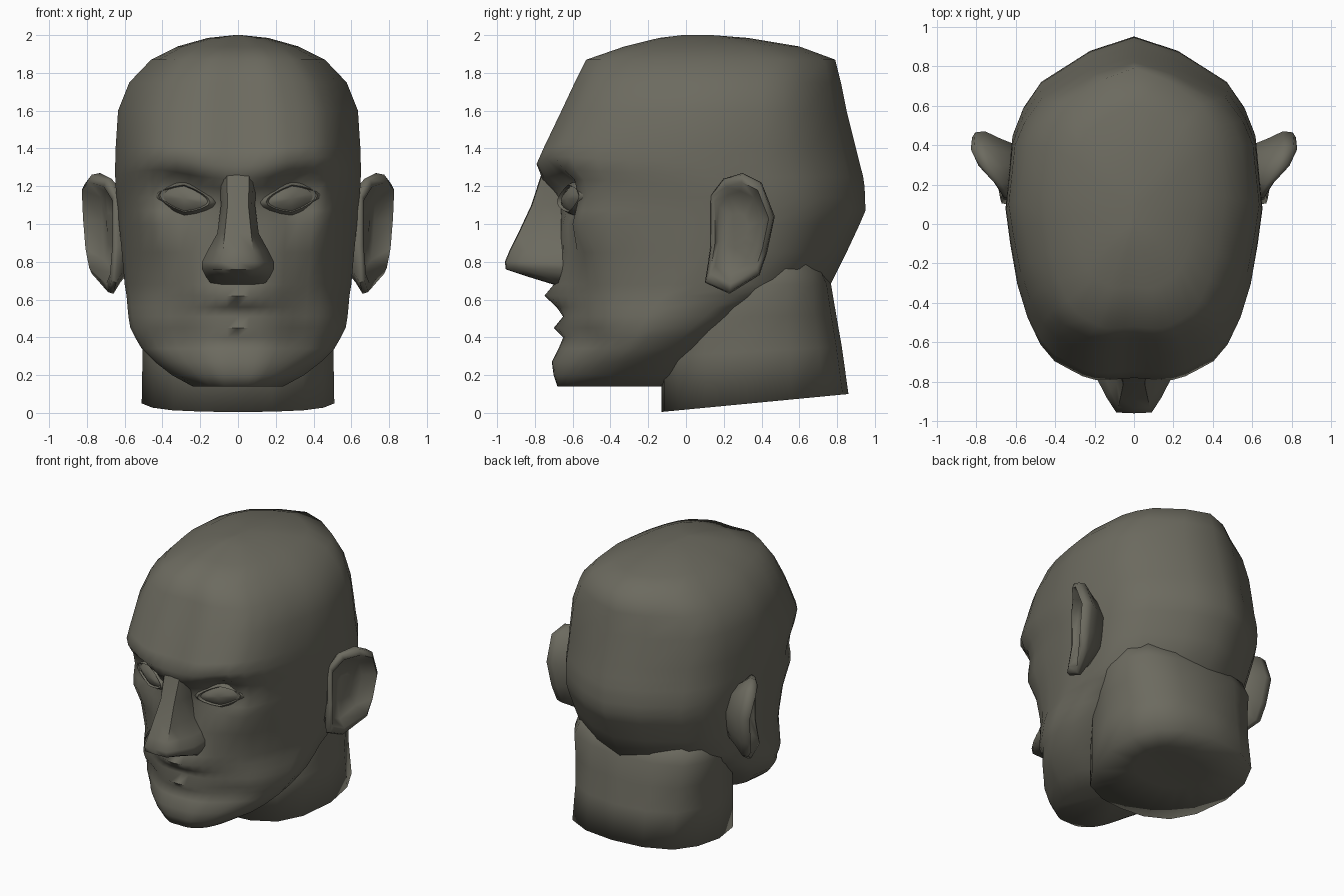
import bpy, bmesh, math

if "Cube" in bpy.data.objects:
    bpy.data.objects.remove(bpy.data.objects["Cube"])

clay = bpy.data.materials.new("dark_olive_clay")
clay.diffuse_color = (0.15, 0.145, 0.115, 1)
clay.use_nodes = True
clay.node_tree.nodes["Principled BSDF"].inputs["Base Color"].default_value = clay.diffuse_color


def make(name, rings, angle=40):
    """Skin a list of closed point rings into one smooth capped object."""
    bm = bmesh.new()
    rows = [[bm.verts.new(p) for p in r] for r in rings]
    n = len(rows[0])
    for a, b in zip(rows, rows[1:]):
        for i in range(n):
            j = (i + 1) % n
            bm.faces.new((a[i], a[j], b[j], b[i]))
    bm.faces.new(rows[0][::-1])
    bm.faces.new(rows[-1])
    bmesh.ops.remove_doubles(bm, verts=bm.verts, dist=0.0005)
    bmesh.ops.recalc_face_normals(bm, faces=bm.faces)
    me = bpy.data.meshes.new(name)
    bm.to_mesh(me)
    bm.free()
    me.materials.append(clay)
    ob = bpy.data.objects.new(name, me)
    bpy.context.collection.objects.link(ob)
    bpy.ops.object.select_all(action='DESELECT')
    ob.select_set(True)
    bpy.context.view_layer.objects.active = ob
    bpy.ops.object.shade_smooth_by_angle(angle=math.radians(angle))
    return ob


def mirror_ring(half):
    """Half outline from front centre to back centre -> full loop."""
    return half + [(-x, y, z) for x, y, z in half[-2:0:-1]]


# Head outline: share of half width, share of depth from front to back
U = [0, .1, .2, .3, .4, .5, .62, .73, .83, .91, .965, 1, .95, .87, .73, .35, 0]
T = [0, -.003, -.006, -.006, .005, .025, .05, .10, .18, .28, .4, .5, .7, .78, .86, .955, 1]

# Head levels: height, front, half width, back, mouth push, eye socket depth
LEVELS = [
    (.14, -.68, .24, -.12, 0, 0), (.20, -.70, .35, .0, 0, 0),
    (.27, -.71, .44, .08, 0, 0), (.34, -.675, .51, .17, 0, 0),
    (.40, -.65, .545, .25, 0, 0), (.45, -.65, .57, .32, -.05, 0),
    (.51, -.65, .58, .42, 0, 0), (.56, -.655, .585, .50, -.03, 0),
    (.62, -.66, .59, .66, -.09, 0), (.68, -.67, .60, .765, -.03, 0),
    (.85, -.66, .615, .85, 0, 0), (1.0, -.66, .63, .92, 0, .02),
    (1.07, -.665, .635, .95, 0, .06), (1.14, -.68, .643, .948, 0, .08),
    (1.20, -.72, .648, .945, 0, .11), (1.25, -.76, .65, .938, 0, .07),
    (1.32, -.78, .65, .92, 0, 0), (1.40, -.745, .648, .90, 0, 0),
    (1.60, -.65, .635, .85, 0, 0), (1.75, -.58, .575, .82, 0, 0),
    (1.87, -.52, .46, .79, 0, 0), (1.94, -.32, .32, .60, 0, 0),
    (1.985, -.14, .16, .33, 0, 0), (2.0, -.02, .02, .14, 0, 0)]
CHEEKBONE = {.85: .03, 1.0: .07, 1.07: .065, 1.14: .03}


def head_ring(z, front, w, back, mouth, eye):
    recede = .12 if z < .42 else .09 if z < .8 else .07 if z < .9 else .02 if z < 1.15 else 0
    tilt = .2 if 1.18 < z < 1.35 else .12 if 1.35 < z < 1.45 else 0
    half = []
    for u, t in zip(U, T):
        x, y, dz = u * w, front + t * (back - front), 0
        if t < .5:
            y += mouth * math.exp(-(x / .17) ** 2)
            y += eye * math.exp(-((x - .28) / .13) ** 2)
            y -= CHEEKBONE.get(z, 0) * math.exp(-((x - .46) / .11) ** 2)
            # rounded cheeks and jaw, brows rising outward
            y += recede * min(1, (x / .35) ** 2) * (1 - 2 * max(t, 0))
            dz = tilt * (min(x, .42) - .2) * (1 - 2 * max(t, 0))
            if x < .2:
                dz *= .4
        half.append((x, y, z + dz))
    return mirror_ring(half)


make("head", [head_ring(*l) for l in LEVELS], angle=80)

# Neck: slanted base, narrowing where it meets the skull
NECK = [(0, 0), (.35, .015), (.68, .09), (.89, .24), (1, .48), (.96, .70), (.8, .87), (.45, .97), (0, 1)]


def neck_ring(z, slope, front, w, back):
    return mirror_ring([(u * w, front + t * (back - front), z + slope * t) for u, t in NECK])


make("neck", [neck_ring(.06, .04, .2, .25, .55), neck_ring(.005, .095, -.13, .51, .86),
              neck_ring(.3, .05, -.13, .505, .825), neck_ring(.5, .02, -.08, .52, .795),
              neck_ring(.68, 0, .0, .545, .768), neck_ring(.82, 0, .1, .5, .70)], angle=110)

# Nose: height, ridge front, ridge half width, wing front, wing half width
NOSE = [(1.27, -.76, .06, -.70, .10), (1.1, -.815, .055, -.68, .09), (.95, -.885, .07, -.70, .11),
        (.86, -.93, .08, -.74, .16), (.80, -.955, .09, -.78, .19), (.76, -.95, .085, -.78, .19),
        (.72, -.83, .06, -.74, .17), (.68, -.70, .04, -.66, .14)]
make("nose", [mirror_ring([(0, f - .004, z), (r, f, z), ((r + w) / 2, (f + g) / 2 - .01, z),
                           (w, g, z), (w, -.55, z), (0, -.55, z)]) for z, f, r, g, w in NOSE], angle=60)


def eye_point(s, a, r, out):
    """Almond-shaped point: angle a, size r, bulge towards the front."""
    lx = .165 * r * math.cos(a)
    lz = .08 * r * math.sin(a) * (1 - .35 * abs(math.cos(a)))
    turn = .4
    return (s * (.285 + lx * math.cos(turn)), -.565 + lx * math.sin(turn) - out,
            1.135 + lz + .12 * lx)


# Ear rim: depth, height, distance from the centre
EAR = [(.13, 1.15, .655), (.20, 1.24, .69), (.30, 1.27, .75), (.40, 1.22, .78), (.47, 1.04, .775),
       (.43, .85, .765), (.39, .73, .75), (.23, .63, .68), (.10, .69, .665), (.13, .88, .655)]


def ear_ring(s, k, dx, flare, flat=0):
    """Rim scaled by k; flare pushes the free edge out, flat pulls it to the head."""
    cy, cz = .27, .97
    return [(s * (x + dx + flare * (x - .64) - flat * (x - .66)),
             cy + (y - cy) * k, cz + (z - cz) * k) for y, z, x in EAR]


for s, side in ((1, "left"), (-1, "right")):
    # Eye with raised lid rim and a rounded ball
    A = [i * math.tau / 16 for i in range(16)]
    make(side + "_eye", [[eye_point(s, a, r, o) for a in A] for r, o in
                         ((1.25, -.06), (1.1, .03), (.9, .06), (.82, .045), (.5, .065), (.1, .07))], angle=60)
    # Ear: attachment, back of shell, thick rim, bowl
    make(side + "_ear", [ear_ring(s, .6, -.10, 0, .9), ear_ring(s, .82, -.05, 0, .4),
                         ear_ring(s, 1, -.02, 0), ear_ring(s, .97, .0, .22),
                         ear_ring(s, .84, .005, .3), ear_ring(s, .68, -.02, 0, .3),
                         ear_ring(s, .3, -.01, 0, .6)], angle=70)
